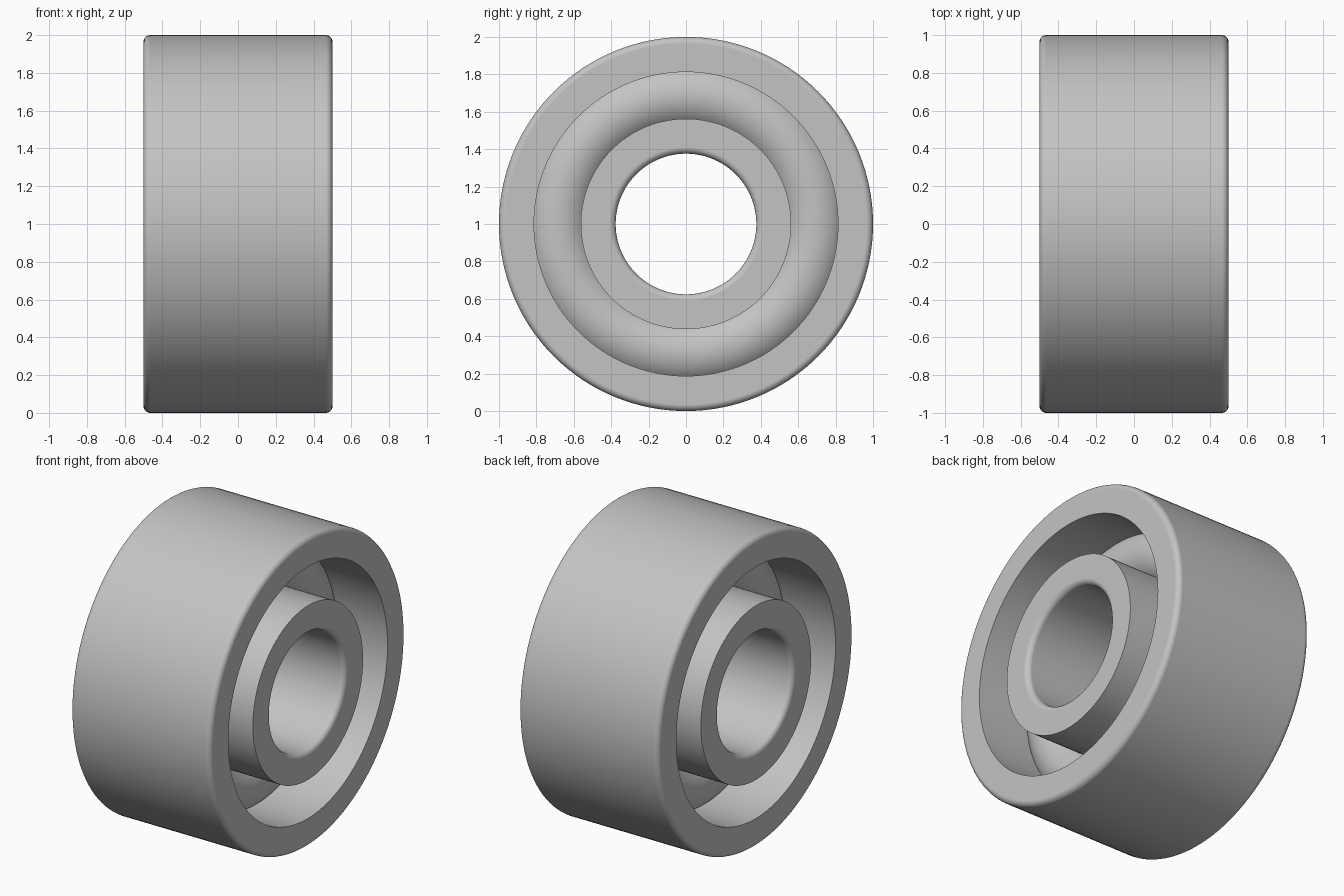
import bpy
import bmesh
from math import pi, sin, cos, radians
from mathutils import Vector

cube = bpy.data.objects.get("Cube")
if cube:
    bpy.data.objects.remove(cube, do_unlink=True)

HALF_WIDTH = 0.5
FILLET = 0.035
STEPS = 6
SEGMENTS = 128

# Single plain steel colour
steel = bpy.data.materials.new("steel_grey")
steel.use_nodes = True
colour = (0.55, 0.55, 0.55, 1)
steel.diffuse_color = colour
steel.node_tree.nodes["Principled BSDF"].inputs["Base Color"].default_value = colour


def finish(obj):
    """Apply the colour and smooth shading with crisp flat end faces."""
    obj.data.materials.append(steel)
    bpy.ops.object.select_all(action="DESELECT")
    obj.select_set(True)
    bpy.context.view_layer.objects.active = obj
    bpy.ops.object.shade_smooth_by_angle(angle=radians(30))
    weighted = obj.modifiers.new("flat_ends", "WEIGHTED_NORMAL")
    weighted.keep_sharp = True


def ring(name, sharp_radius, round_radius):
    """Revolve a section about the x axis; edges at round_radius are filleted."""
    out = 1 if round_radius > sharp_radius else -1
    side = []
    for i in range(STEPS + 1):
        a = pi / 2 * i / STEPS
        side.append((HALF_WIDTH - FILLET * (1 - cos(a)),
                     round_radius - out * FILLET * (1 - sin(a))))
    section = [(HALF_WIDTH, sharp_radius)] + side
    section += [(-x, r) for x, r in reversed(section)]

    bm = bmesh.new()
    verts = [bm.verts.new((x, 0, r)) for x, r in section]
    edges = [bm.edges.new((v, verts[i - 1])) for i, v in enumerate(verts)]
    bmesh.ops.spin(bm, geom=verts + edges, cent=Vector(), axis=Vector((1, 0, 0)),
                   angle=2 * pi, steps=SEGMENTS, use_duplicate=False)
    bmesh.ops.remove_doubles(bm, verts=bm.verts[:], dist=0.0001)
    bmesh.ops.recalc_face_normals(bm, faces=bm.faces[:])
    mesh = bpy.data.meshes.new(name)
    bm.to_mesh(mesh)
    bm.free()
    obj = bpy.data.objects.new(name, mesh)
    obj.location.z = 1
    bpy.context.collection.objects.link(obj)
    finish(obj)


# Outer and inner races
ring("outer_race", 0.8125, 1.0)
ring("inner_race", 0.5625, 0.376)

# Rounded rolling element track between the races
bpy.ops.mesh.primitive_torus_add(location=(0, 0, 1), rotation=(0, pi / 2, 0),
                                 major_radius=0.6875, minor_radius=0.1875,
                                 major_segments=SEGMENTS, minor_segments=48)
track = bpy.context.object
track.name = "rolling_track"
finish(track)
